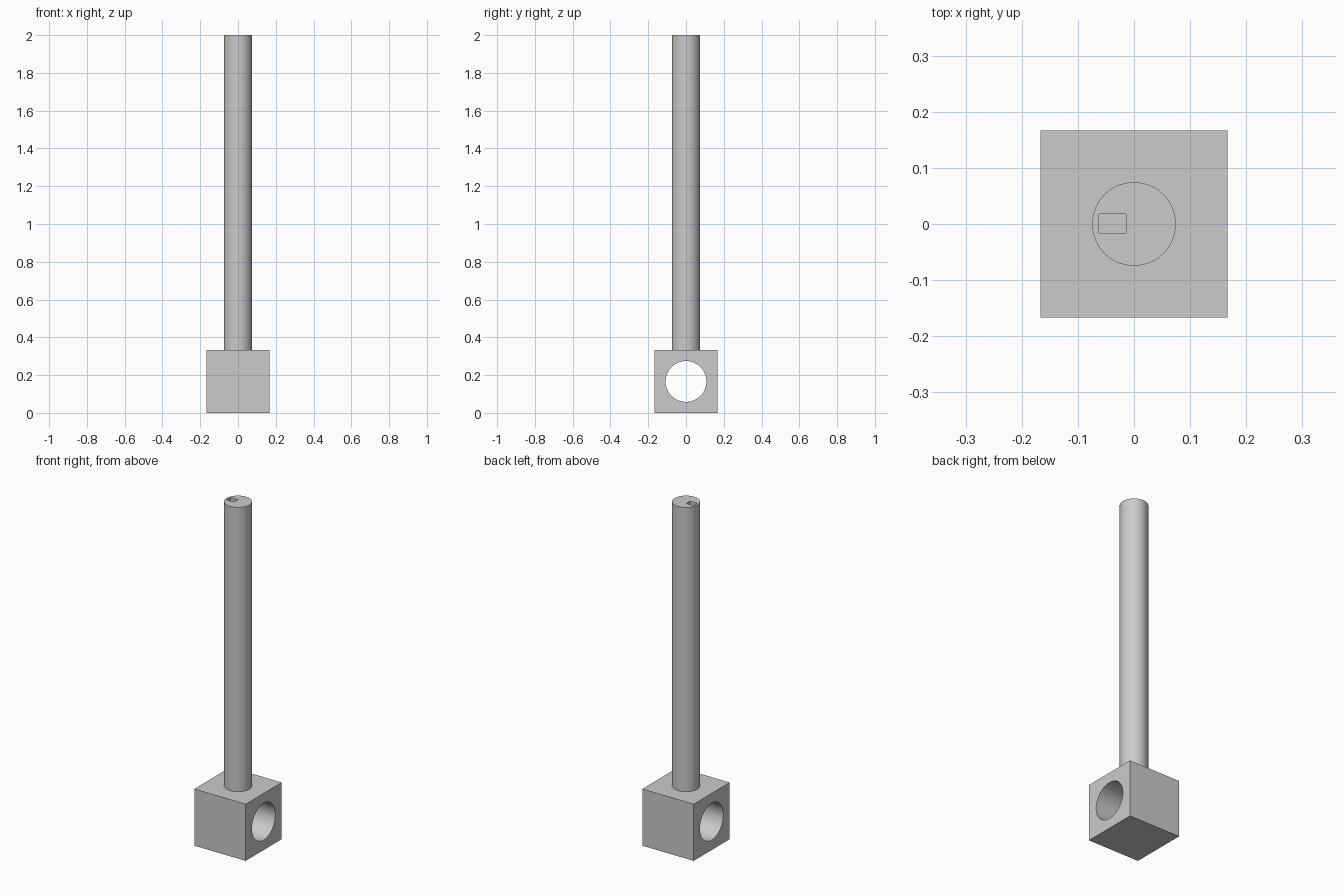
import bpy
import math

if "Cube" in bpy.data.objects:
    bpy.data.objects.remove(bpy.data.objects["Cube"], do_unlink=True)

BLOCK = 0.333       # edge of the square block
ROD_RADIUS = 0.0745
HOLE_RADIUS = 0.108
SLOT_DEPTH = 0.02
TOP = 2.0

# Single plain grey
grey = bpy.data.materials.new("plain grey")
grey.use_nodes = True
colour = (0.6, 0.6, 0.6, 1)
grey.diffuse_color = colour
for node in grey.node_tree.nodes:
    if node.type == 'BSDF_PRINCIPLED':
        node.inputs["Base Color"].default_value = colour


def finish(name):
    obj = bpy.context.object
    obj.name = name
    obj.data.materials.append(grey)
    bpy.ops.object.transform_apply(location=False, rotation=True, scale=True)
    return obj


def box(name, centre, size):
    bpy.ops.mesh.primitive_cube_add(size=1, location=centre)
    bpy.context.object.scale = size
    return finish(name)


def cylinder(name, centre, radius, length, turn=(0, 0, 0)):
    bpy.ops.mesh.primitive_cylinder_add(vertices=96, radius=radius, depth=length,
                                        location=centre, rotation=turn)
    return finish(name)


def cut(target, cutter):
    """Subtract the cutter, apply the result and shade it."""
    mod = target.modifiers.new("cut", 'BOOLEAN')
    mod.operation = 'DIFFERENCE'
    mod.solver = 'EXACT'
    mod.object = cutter
    bpy.ops.object.select_all(action='DESELECT')
    target.select_set(True)
    bpy.context.view_layer.objects.active = target
    bpy.ops.object.modifier_apply(modifier=mod.name)
    bpy.data.objects.remove(cutter, do_unlink=True)
    bpy.ops.object.shade_smooth_by_angle(angle=math.radians(30))


# Block with a round hole running from side to side
block = box("base_block", (0, 0, BLOCK / 2), (BLOCK, BLOCK, BLOCK))
cut(block, cylinder("hole_cutter", (0, 0, BLOCK / 2), HOLE_RADIUS, 1,
                    (0, math.pi / 2, 0)))

# Tall rod standing on the block, with a small slot sunk in its top
rod = cylinder("rod", (0, 0, (BLOCK + TOP) / 2), ROD_RADIUS, TOP - BLOCK)
cut(rod, box("slot_cutter", (-0.038, 0.001, TOP),
             (0.048, 0.034, 2 * SLOT_DEPTH)))
